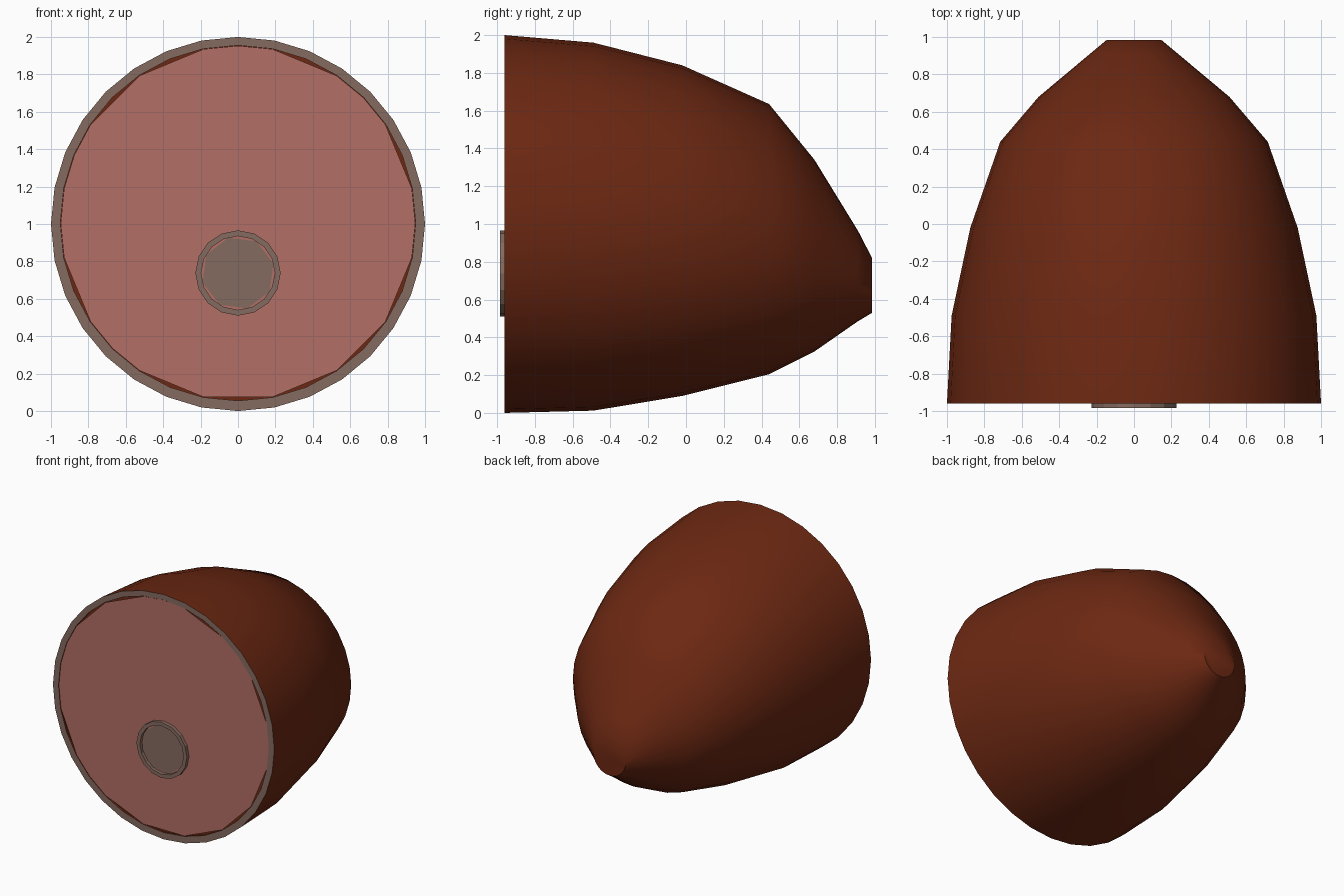
import bpy, bmesh, math

if "Cube" in bpy.data.objects:
    bpy.data.objects.remove(bpy.data.objects["Cube"])


def mat(name, rgb):
    m = bpy.data.materials.new(name)
    m.diffuse_color = (*rgb, 1)
    m.use_nodes = True
    m.node_tree.nodes["Principled BSDF"].inputs["Base Color"].default_value = m.diffuse_color
    return m


BROWN = mat("roasted brown", (0.150, 0.021, 0.006))
FAT = mat("fat and bone", (0.235, 0.148, 0.115))
PINK = mat("pink meat", (0.450, 0.158, 0.130))


def ring(bm, y, rx, z0, z1, n=32, skip=(), turn=0.0):
    """Ellipse of vertices in a plane facing the front."""
    cz, rz = (z0 + z1) / 2, (z1 - z0) / 2
    return [bm.verts.new((rx * math.cos(a), y, cz + rz * math.sin(a)))
            for a in (turn + 2 * math.pi * k / n for k in range(n) if k not in skip)]


def bridge(bm, a, b, index=0):
    for i in range(len(a)):
        j = (i + 1) % len(a)
        bm.faces.new((a[i], a[j], b[j], b[i])).material_index = index


def finish(bm, name, mats, smooth=False):
    bmesh.ops.recalc_face_normals(bm, faces=bm.faces)
    me = bpy.data.meshes.new(name)
    bm.to_mesh(me)
    bm.free()
    ob = bpy.data.objects.new(name, me)
    bpy.context.collection.objects.link(ob)
    for m in mats:
        me.materials.append(m)
    if smooth:
        bpy.ops.object.select_all(action='DESELECT')
        ob.select_set(True)
        bpy.context.view_layer.objects.active = ob
        bpy.ops.object.shade_smooth_by_angle(angle=math.radians(40))
    return ob


def disc(name, y, rx, z0, z1, m, **kw):
    bm = bmesh.new()
    f = bm.faces.new(ring(bm, y, rx, z0, z1, **kw))
    f.normal_update()
    if f.normal.y > 0:
        f.normal_flip()
    me = bpy.data.meshes.new(name)
    bm.to_mesh(me)
    bm.free()
    me.materials.append(m)
    bpy.context.collection.objects.link(bpy.data.objects.new(name, me))


# roasted body, with the fat rim around a shallow recess at the front
profile = [  # y, half width, bottom, top
    (-0.945, 0.95, 0.055, 1.955),
    (-0.96, 0.95, 0.055, 1.955),
    (-0.96, 1.0, 0.0, 2.0),
    (-0.49, 0.975, 0.012, 1.96),
    (-0.02, 0.875, 0.09, 1.84),
    (0.44, 0.715, 0.205, 1.635),
    (0.68, 0.51, 0.325, 1.34),
    (0.91, 0.235, 0.485, 0.965),
    (0.985, 0.145, 0.53, 0.82),
]
bm = bmesh.new()
rings = [ring(bm, *p) for p in profile]
for i in range(len(rings) - 1):
    bridge(bm, rings[i], rings[i + 1], 1 if i == 1 else 0)
bm.faces.new(rings[0])
bm.faces.new(rings[-1])
finish(bm, "body", [BROWN, FAT], smooth=True)

# cut meat face: skipped corners leave the dark slivers at the rim
disc("meat_face", -0.957, 0.948, 0.057, 1.953, PINK,
     skip=(2, 6, 10, 12, 18, 22, 24, 26, 28, 30))

# raised bone ring and the marrow disc inside it
bm = bmesh.new()
loop = [ring(bm, y, r, 0.738 - r, 0.738 + r, n=16)
        for y, r in ((-0.957, 0.228), (-0.985, 0.228), (-0.985, 0.197), (-0.957, 0.197))]
for i in range(4):
    bridge(bm, loop[i], loop[(i + 1) % 4])
finish(bm, "bone_ring", [FAT])
disc("bone_centre", -0.965, 0.196, 0.542, 0.934, FAT, n=8, turn=math.radians(15))
